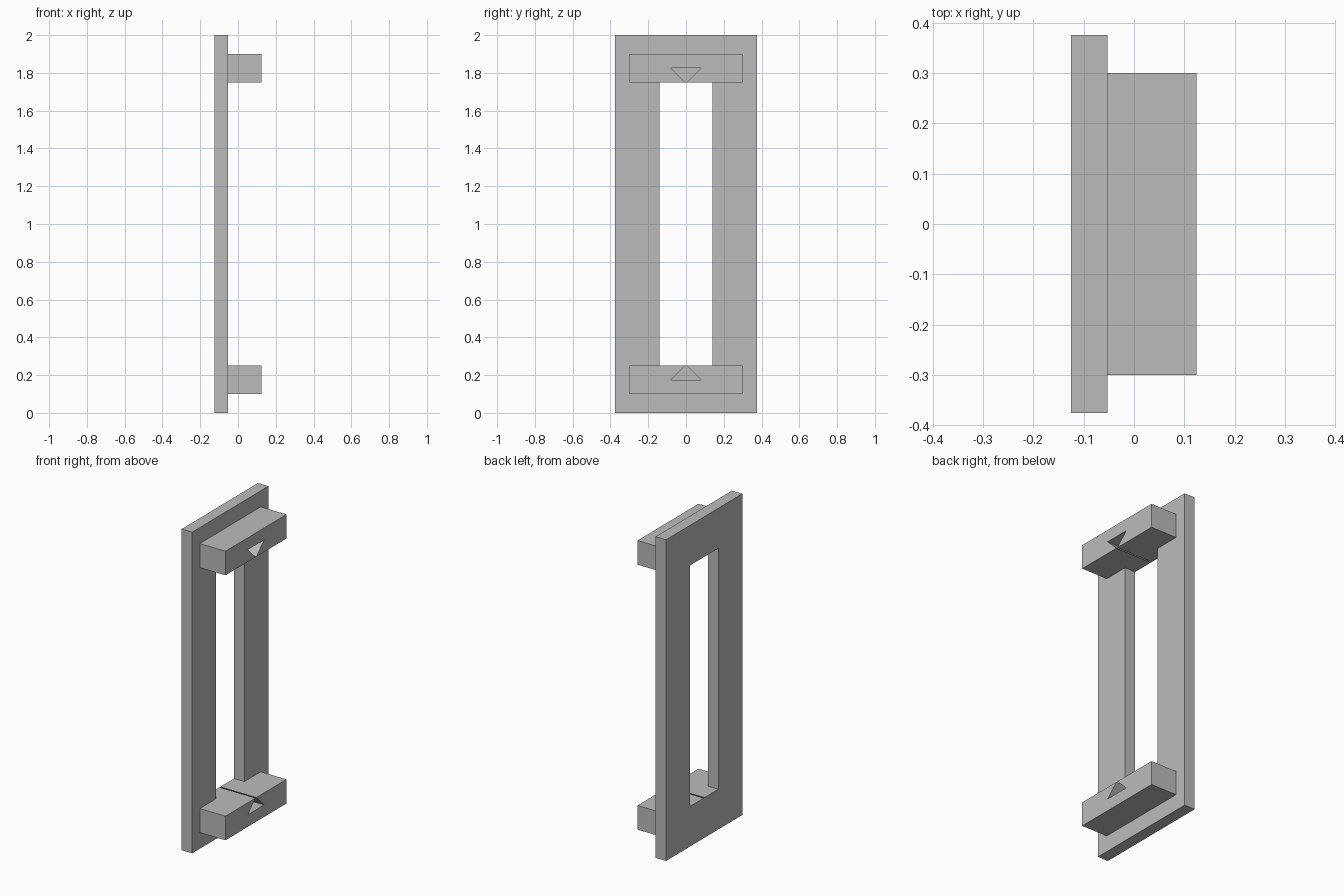
import bpy
import bmesh
from mathutils import Matrix

if "Cube" in bpy.data.objects:
    bpy.data.objects.remove(bpy.data.objects["Cube"])

grey = bpy.data.materials.new("plain grey")
grey.use_nodes = True
grey.diffuse_color = (0.5, 0.5, 0.5, 1)
grey.node_tree.nodes["Principled BSDF"].inputs["Base Color"].default_value = (0.5, 0.5, 0.5, 1)

# Local x, y, z of a drawn profile become world y, z, x
SIDEWAYS = Matrix(((0, 0, 1, 0), (1, 0, 0, 0), (0, 1, 0, 0), (0, 0, 0, 1)))


def extrude_profile(name, loops, x0, x1):
    """Fill closed (y, z) loops, with inner loops as holes, from x0 to x1."""
    curve = bpy.data.curves.new(name, "CURVE")
    curve.dimensions = "2D"
    curve.fill_mode = "BOTH"
    curve.extrude = (x1 - x0) / 2
    for loop in loops:
        spline = curve.splines.new("POLY")
        spline.points.add(len(loop) - 1)
        for point, (y, z) in zip(spline.points, loop):
            point.co = (y, z, 0, 1)
        spline.use_cyclic_u = True
    source = bpy.data.objects.new(name + "_profile", curve)
    bpy.context.scene.collection.objects.link(source)
    bpy.context.view_layer.update()
    graph = bpy.context.evaluated_depsgraph_get()
    mesh = bpy.data.meshes.new_from_object(source.evaluated_get(graph))
    bpy.data.objects.remove(source)

    bm = bmesh.new()
    bm.from_mesh(mesh)
    bmesh.ops.remove_doubles(bm, verts=bm.verts, dist=0.0001)
    bm.transform(Matrix.Translation(((x0 + x1) / 2, 0, 0)) @ SIDEWAYS)
    bmesh.ops.recalc_face_normals(bm, faces=bm.faces)
    for face in bm.faces:
        face.smooth = False
        face.material_index = 0
    bm.to_mesh(mesh)
    bm.free()
    mesh.name = name
    mesh.materials.clear()
    mesh.materials.append(grey)
    obj = bpy.data.objects.new(name, mesh)
    bpy.context.scene.collection.objects.link(obj)
    return obj


def rectangle(half, low, high):
    return [(-half, low), (half, low), (half, high), (-half, high)]


def flip(points):
    return [(y, 2 - z) for y, z in points]


BACK, SKIN, FACE, TIP = -0.125, -0.122, -0.053, 0.124
SLIT = 0.004

# Triangular groove, opening through a narrow slit at its apex
groove = [(SLIT, 0.25), (0.08, 0.175), (-0.08, 0.175), (-SLIT, 0.25)]

# Upright frame, grooved from the front and closed by a thin back skin
outer = rectangle(0.375, 0, 2)
lower_half = [(0.14, 0.25)] + groove + [(-0.14, 0.25)]
opening = lower_half + flip(lower_half)[::-1]
extrude_profile("frame", [outer, opening], SKIN, FACE)
extrude_profile("frame_back_skin", [outer, rectangle(0.14, 0.25, 1.75)], BACK, SKIN)

# Grooved blocks standing out from the two ends of the frame
block = [(-0.3, 0.1), (0.3, 0.1), (0.3, 0.25)] + groove + [(-0.3, 0.25)]
extrude_profile("lower_block", [block], FACE, TIP)
extrude_profile("upper_block", [flip(block)], FACE, TIP)
